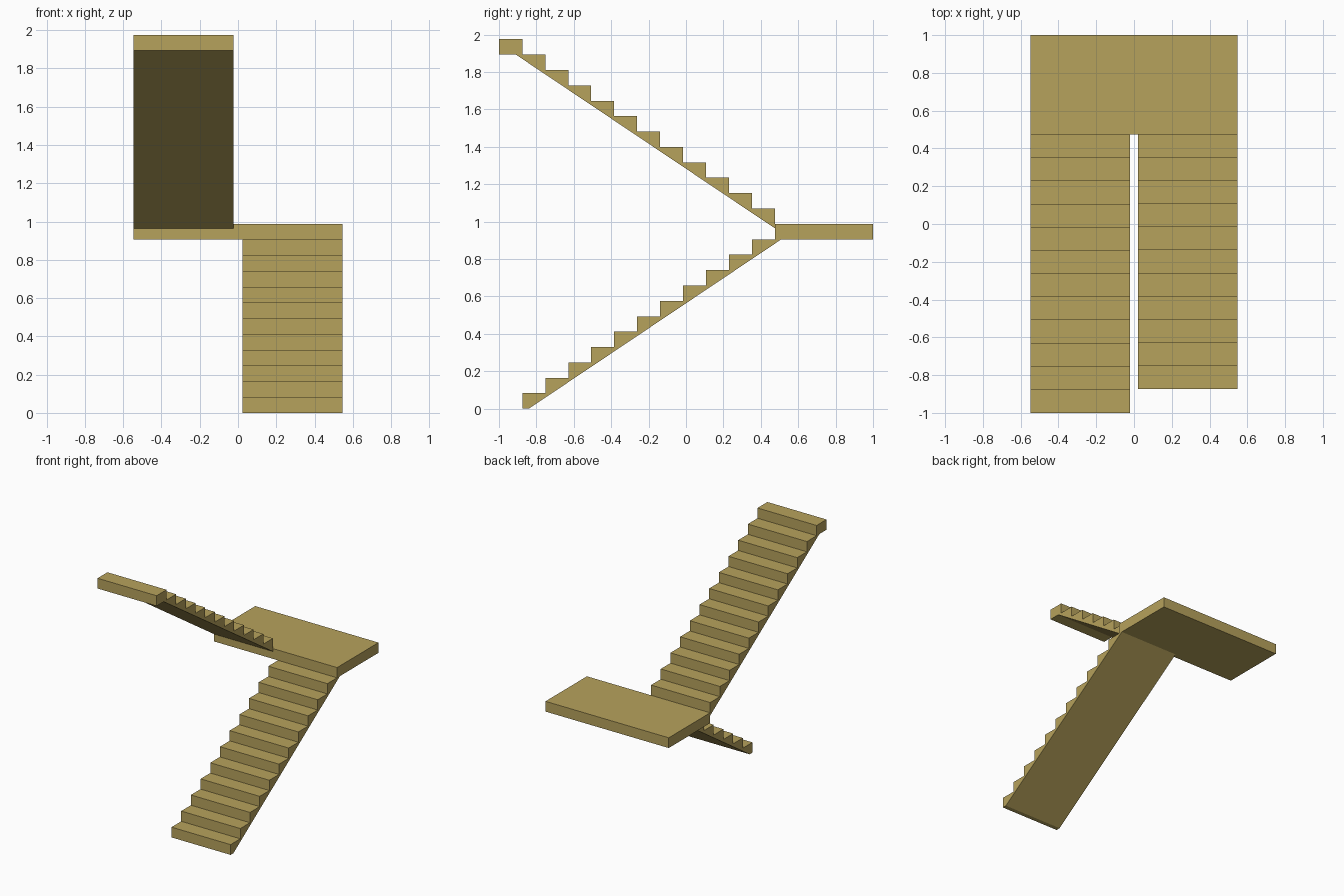
import bpy, bmesh

if "Cube" in bpy.data.objects:
    bpy.data.objects.remove(bpy.data.objects["Cube"])

RISE, RUN = 1.975 / 24, 0.1227
HALF_W, GAP = 0.547, 0.0225
EDGE = 0.475                      # front edge of the landing
FLOOR = 12 * RISE                 # landing height
DROP = 0.0235                     # soffit depth below the foot of a riser
SLOPE = RISE / RUN

mat = bpy.data.materials.new("stair_tan")
mat.diffuse_color = (0.47, 0.36, 0.107, 1)
mat.use_nodes = True
mat.node_tree.nodes["Principled BSDF"].inputs["Base Color"].default_value = mat.diffuse_color


def extrude_profile(name, profile, x0, x1):
    """Solid made from a (y, z) outline swept along x."""
    bm = bmesh.new()
    face = bm.faces.new([bm.verts.new((x0, y, z)) for y, z in profile])
    ext = bmesh.ops.extrude_face_region(bm, geom=[face])
    verts = [v for v in ext["geom"] if isinstance(v, bmesh.types.BMVert)]
    bmesh.ops.translate(bm, verts=verts, vec=(x1 - x0, 0, 0))
    bmesh.ops.recalc_face_normals(bm, faces=bm.faces)
    mesh = bpy.data.meshes.new(name)
    bm.to_mesh(mesh)
    bm.free()
    mesh.materials.append(mat)
    obj = bpy.data.objects.new(name, mesh)
    bpy.context.collection.objects.link(obj)


def steps(y, z, direction, count):
    """Zigzag outline of risers and treads."""
    pts = []
    for i in range(count):
        pts.append((y + direction * i * RUN, z + (i + 1) * RISE))
        pts.append((y + direction * (i + 1) * RUN, z + (i + 1) * RISE))
    return pts


# Lower flight: 11 steps rising to the back, foot cut flat on the floor
foot = EDGE - 11 * RUN
lower = [(foot, 0)] + steps(foot, 0, 1, 11)
lower += [(foot + (11 * RISE + DROP) / SLOPE, 11 * RISE), (foot + DROP / SLOPE, 0)]
extrude_profile("lower_flight", lower, GAP, HALF_W)

# Half landing across both flights
extrude_profile("landing", [(EDGE, 11 * RISE), (1, 11 * RISE), (1, FLOOR), (EDGE, FLOOR)],
                -HALF_W, HALF_W)

# Upper flight: 12 steps returning to the front, the last a full block
upper = [(EDGE, FLOOR - DROP)] + steps(EDGE, FLOOR, -1, 12)
upper[-1] = (-1, 24 * RISE)
upper += [(-1, 23 * RISE), (EDGE - (11 * RISE + DROP) / SLOPE, 23 * RISE)]
extrude_profile("upper_flight", upper, -HALF_W, -GAP)
